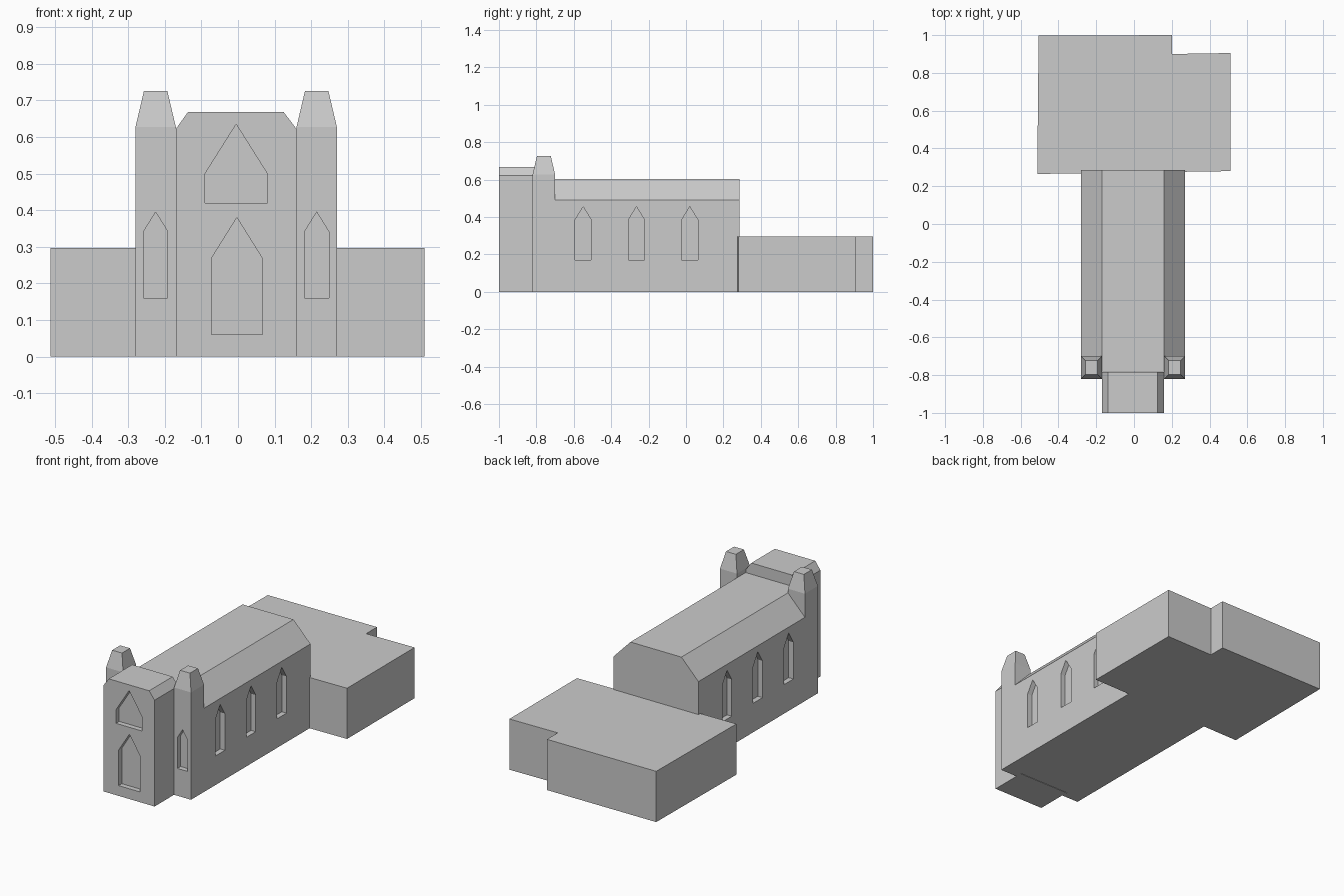
import bpy, bmesh
from mathutils import Vector

if "Cube" in bpy.data.objects:
    bpy.data.objects.remove(bpy.data.objects["Cube"])

stone = bpy.data.materials.new("pale_grey")
stone.diffuse_color = (0.6, 0.6, 0.6, 1)
stone.use_nodes = True
stone.node_tree.nodes["Principled BSDF"].inputs["Base Color"].default_value = stone.diffuse_color


def prism(name, outline, offset, cutter=False):
    """Extrude a closed outline of 3D points along an offset."""
    bm = bmesh.new()
    base = bm.faces.new([bm.verts.new(p) for p in outline])
    out = bmesh.ops.extrude_face_region(bm, geom=[base])
    moved = [v for v in out["geom"] if isinstance(v, bmesh.types.BMVert)]
    bmesh.ops.translate(bm, verts=moved, vec=Vector(offset))
    if base.is_valid and all(len(e.link_faces) > 2 for e in base.edges):
        bm.faces.remove(base)
    bmesh.ops.holes_fill(bm, edges=bm.edges[:])
    return finish(name, bm, cutter)


def finish(name, bm, cutter=False):
    bmesh.ops.recalc_face_normals(bm, faces=bm.faces[:])
    mesh = bpy.data.meshes.new(name)
    bm.to_mesh(mesh)
    bm.free()
    mesh.materials.append(stone)
    ob = bpy.data.objects.new(name, mesh)
    bpy.context.collection.objects.link(ob)
    ob.hide_render = cutter
    return ob


def recess(ob, center, half, sill, spring, apex, wall, axis, depth=0.03):
    """Cut a pointed blind window into a wall facing -y, +x or -x."""
    pts = [(center - half, sill), (center + half, sill), (center + half, spring),
           (center, apex), (center - half, spring)]
    if axis == "-y":
        outline = [(a, wall - 0.05, z) for a, z in pts]
        offset = (0, 0.05 + depth, 0)
    else:
        s = 1 if axis == "+x" else -1
        outline = [(wall + s * 0.05, a, z) for a, z in pts]
        offset = (-s * (0.05 + depth), 0, 0)
    cut = prism("window_cutter", outline, offset, True)
    mod = ob.modifiers.new("window", "BOOLEAN")
    mod.operation, mod.solver, mod.object = "DIFFERENCE", "EXACT", cut
    bpy.context.view_layer.objects.active = ob
    bpy.ops.object.modifier_apply(modifier=mod.name)
    bpy.data.objects.remove(cut)


# Nave with sloped eaves and a flat roof top
L, R, IL, IR = -0.28, 0.27, -0.17, 0.16
nave = prism("nave", [(x, -0.70, z) for x, z in (
    (L, 0), (R, 0), (R, 0.49), (IR, 0.604), (IL, 0.604), (L, 0.49))], (0, 0.985, 0))
for y in (-0.55, -0.265, 0.02):
    recess(nave, y, 0.043, 0.17, 0.385, 0.455, R, "+x")
    recess(nave, y, 0.043, 0.17, 0.385, 0.455, L, "-x")

# Short link between the towers
prism("nave_link", [(IL, -0.78, 0), (IR, -0.78, 0), (IR, -0.70, 0), (IL, -0.70, 0)],
      (0, 0, 0.604))

# Front porch with chamfered top
porch = prism("porch", [(x, -1, z) for x, z in (
    (IL, 0), (IR, 0), (IR, 0.622), (0.125, 0.668), (-0.137, 0.668), (IL, 0.622))],
    (0, 0.217, 0))
recess(porch, -0.003, 0.07, 0.06, 0.268, 0.38, -1, "-y")
recess(porch, -0.005, 0.085, 0.42, 0.50, 0.635, -1, "-y")


# Corner towers with tapered caps
def tower(name, x0, x1):
    y0, y1, inset = -0.82, -0.70, 0.023
    bm = bmesh.new()
    rings = []
    for z, i in ((0, 0), (0.628, 0), (0.726, inset)):
        rings.append([bm.verts.new((x, y, z)) for x, y in (
            (x0 + i, y0 + i), (x1 - i, y0 + i), (x1 - i, y1 - i), (x0 + i, y1 - i))])
    for a, b in zip(rings, rings[1:]):
        for k in range(4):
            bm.faces.new((a[k], a[k - 3], b[k - 3], b[k]))
    bm.faces.new(rings[0])
    bm.faces.new(rings[-1])
    ob = finish(name, bm)
    recess(ob, (x0 + x1) / 2, 0.033, 0.16, 0.342, 0.395, y0, "-y")


tower("left_tower", L, IL)
tower("right_tower", IR, R)

# Low rear annex, slightly skewed, with a stepped back corner
prism("rear_annex", [(x, y, 0) for x, y in (
    (-0.512, 0.265), (0.51, 0.28), (0.51, 0.905), (0.2, 0.9), (0.2, 1.0), (-0.505, 0.997))],
    (0, 0, 0.297))
